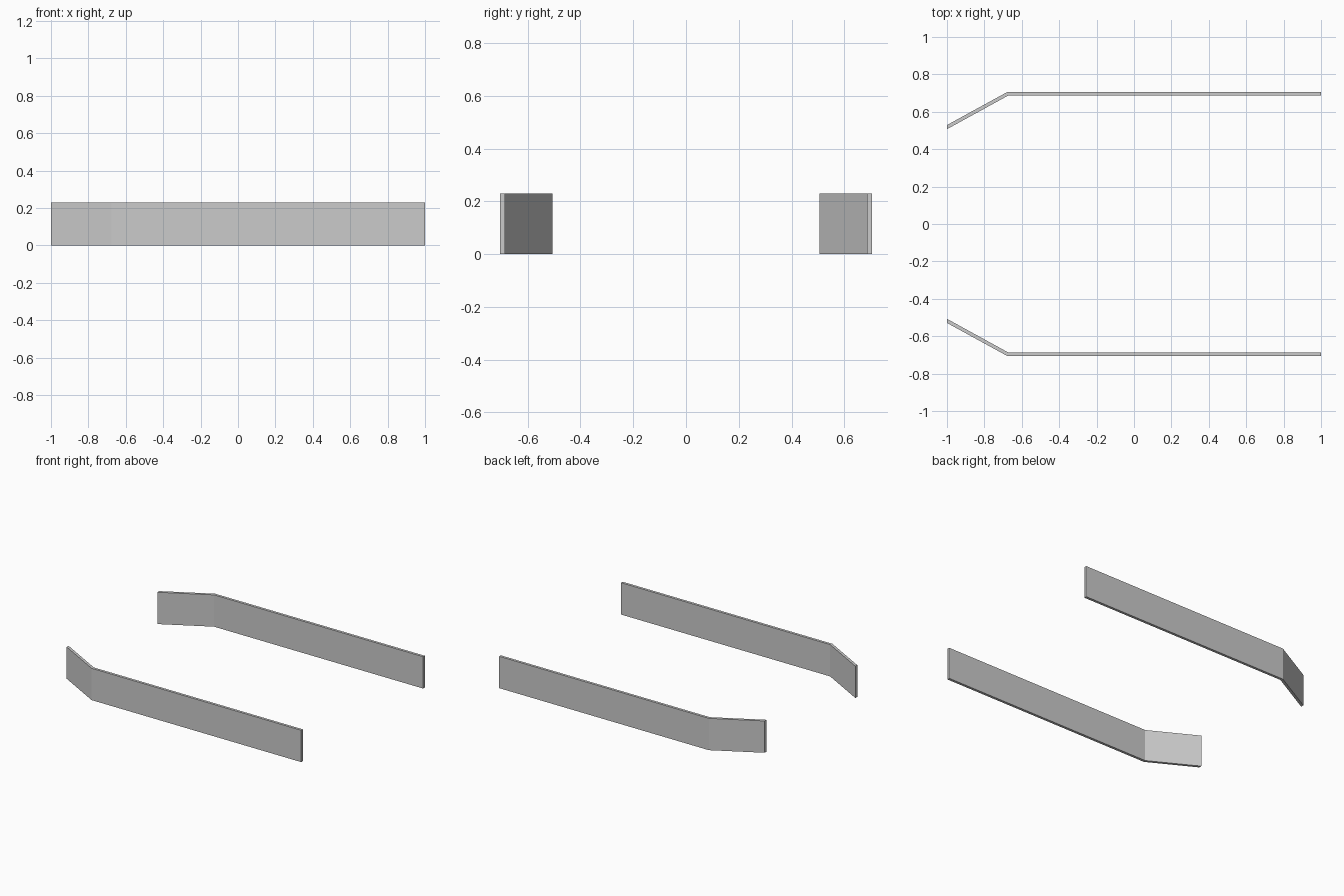
import bpy
import bmesh

cube = bpy.data.objects.get("Cube")
if cube:
    bpy.data.objects.remove(cube, do_unlink=True)

HEIGHT = 0.23

# Single light grey material
grey = bpy.data.materials.new("light_grey")
grey.use_nodes = True
colour = (0.6, 0.6, 0.6, 1)
grey.diffuse_color = colour
grey.node_tree.nodes["Principled BSDF"].inputs["Base Color"].default_value = colour

# Plan outline of one bent panel: outer edge, then inner edge
OUTLINE = [(1, 0.706), (-0.677, 0.706), (-1, 0.529),
           (-1, 0.507), (-0.672, 0.687), (1, 0.687)]


def side_panel(name, side):
    """Extrude the outline upward; side mirrors it across y."""
    bm = bmesh.new()
    base = [bm.verts.new((x, y * side, 0)) for x, y in OUTLINE]
    top = [bm.verts.new((x, y * side, HEIGHT)) for x, y in OUTLINE]
    n = len(base)
    for i in range(n):
        j = (i + 1) % n
        bm.faces.new((base[i], base[j], top[j], top[i]))
    # Caps split at the bend into two quads each
    for ring in (base, top):
        bm.faces.new((ring[0], ring[1], ring[4], ring[5]))
        bm.faces.new((ring[1], ring[2], ring[3], ring[4]))
    bmesh.ops.recalc_face_normals(bm, faces=bm.faces)
    mesh = bpy.data.meshes.new(name)
    bm.to_mesh(mesh)
    bm.free()
    mesh.materials.append(grey)
    bpy.context.collection.objects.link(bpy.data.objects.new(name, mesh))


side_panel("back_panel", 1)
side_panel("front_panel", -1)
